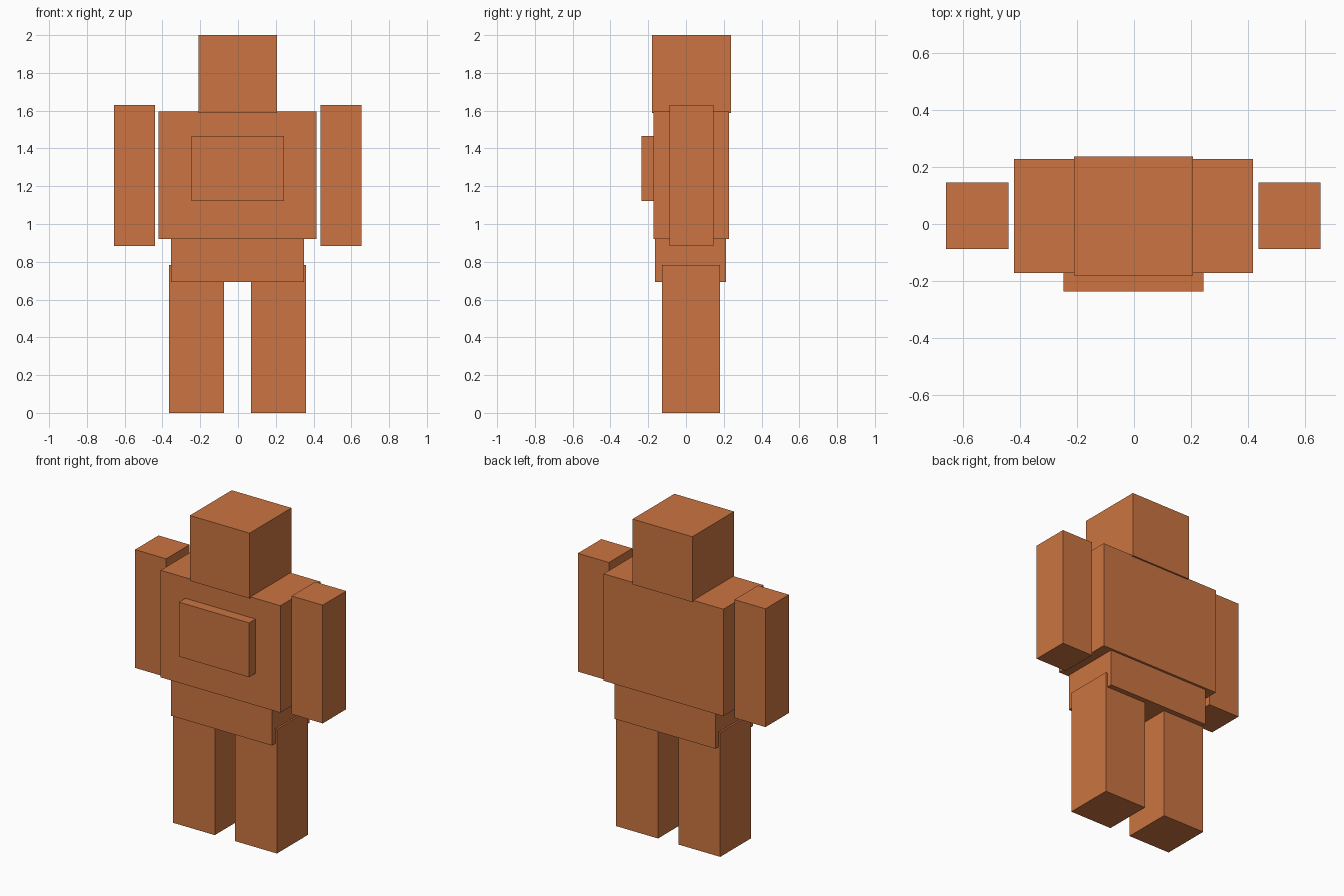
import bpy
import bmesh
from mathutils import Matrix, Vector

if "Cube" in bpy.data.objects:
    bpy.data.objects.remove(bpy.data.objects["Cube"])

clay = bpy.data.materials.new("orange_clay")
clay.diffuse_color = (0.6, 0.175, 0.052, 1.0)
clay.use_nodes = True
clay.node_tree.nodes["Principled BSDF"].inputs["Base Color"].default_value = clay.diffuse_color


def box(name, x, y, z):
    """Axis-aligned block spanning the given (min, max) ranges."""
    lo, hi = Vector((x[0], y[0], z[0])), Vector((x[1], y[1], z[1]))
    bm = bmesh.new()
    bmesh.ops.create_cube(bm, size=1.0, matrix=Matrix.Diagonal((*(hi - lo), 1.0)))
    mesh = bpy.data.meshes.new(name)
    bm.to_mesh(mesh)
    bm.free()
    mesh.materials.append(clay)
    obj = bpy.data.objects.new(name, mesh)
    obj.location = (lo + hi) / 2
    bpy.context.collection.objects.link(obj)
    return obj


# Head, torso, chest plate and hips
box("head", (-0.21, 0.207), (-0.18, 0.237), (1.588, 2.0))
box("torso", (-0.42, 0.416), (-0.172, 0.227), (0.92, 1.595))
box("chest_plate", (-0.247, 0.243), (-0.236, -0.165), (1.122, 1.465))
box("hips", (-0.354, 0.35), (-0.163, 0.213), (0.692, 0.922))

# Paired limbs, set very slightly off the centre line
CENTRE = -0.002
for side, s in (("left", 1), ("right", -1)):
    def span(inner, outer):
        return sorted((CENTRE + s * inner, CENTRE + s * outer))
    box(side + "_arm", span(0.438, 0.655), (-0.088, 0.146), (0.884, 1.63))
    box(side + "_leg", span(0.071, 0.363), (-0.127, 0.18), (0.0, 0.784))
